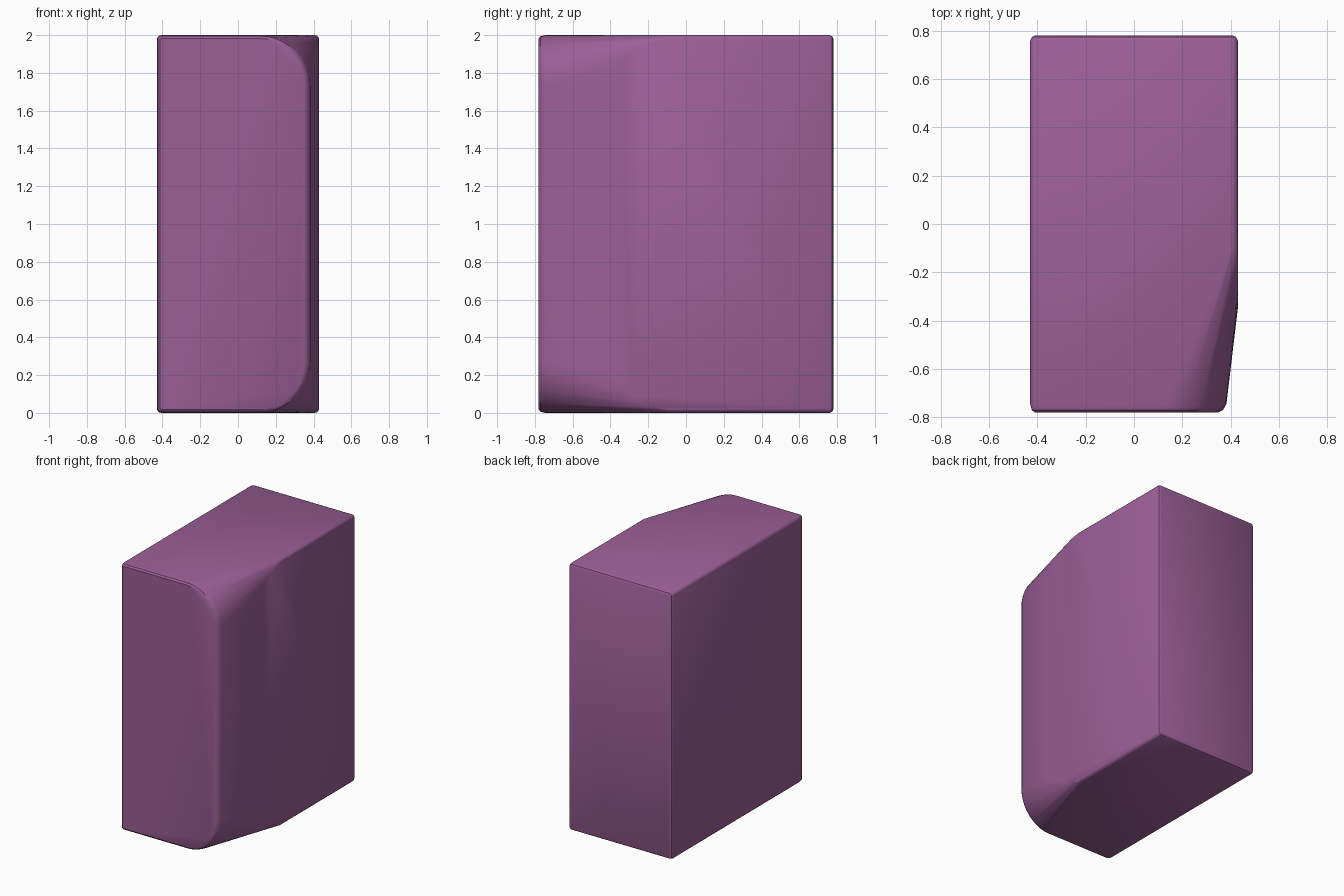
import bpy, bmesh
from math import sin, cos, pi

if "Cube" in bpy.data.objects:
    bpy.data.objects.remove(bpy.data.objects["Cube"])

W, D, H = 0.43, 0.78, 2.0
SMALL = 0.025


def section(y, right, rx, rz, steps, inset=0.0):
    """Rectangle in x/z with tight left corners and chosen right corners."""
    pts = []
    corners = [(right, 1, rx, rz, steps), (-W, -1, SMALL, SMALL, 3)]
    for x, sx, ax, az, n in corners:
        for z, sz in ((0, -1), (H, 1)):
            for i in range(n + 1):
                a = i / n * pi / 2
                px = x - sx * (ax - (ax - inset) * cos(a))
                pz = z - sz * (az - (az - inset) * sin(a))
                pts.append((px, y, pz))
    return pts


# Full rectangular rear portion, with softened back edge
points = section(D, W, SMALL, SMALL, 3, 0.018)
points += section(D - 0.006, W, SMALL, SMALL, 3, 0.007)
points += section(D - 0.02, W, SMALL, SMALL, 3)
points += section(-0.10, W, SMALL, SMALL, 3)

# Curved limit of the flat right side where the taper starts
for i in range(7):
    a = i / 6 * pi / 2
    y, z = -0.10 - 0.25 * sin(a), 0.02 + 0.25 * (1 - cos(a))
    points += [(W, y, z), (W, y, H - z)]

# Tapered front profile with large right corners and softened front edge
points += section(-D + 0.035, 0.383, 0.25, 0.27, 10)
points += section(-D + 0.01, 0.375, 0.25, 0.27, 10, 0.006)
points += section(-D, 0.368, 0.25, 0.27, 10, 0.018)

# Skin the sections into one solid
bm = bmesh.new()
for p in points:
    bm.verts.new(p)
bmesh.ops.remove_doubles(bm, verts=bm.verts, dist=0.0005)
bmesh.ops.convex_hull(bm, input=bm.verts)
bmesh.ops.delete(bm, geom=[v for v in bm.verts if not v.link_faces], context='VERTS')
bmesh.ops.dissolve_limit(bm, angle_limit=0.01, verts=bm.verts, edges=bm.edges)
bmesh.ops.recalc_face_normals(bm, faces=bm.faces)
mesh = bpy.data.meshes.new("tapered_block")
bm.to_mesh(mesh)
bm.free()
block = bpy.data.objects.new("tapered_block", mesh)
bpy.context.collection.objects.link(block)

# Purple finish and smooth shading
mat = bpy.data.materials.new("purple")
mat.diffuse_color = (0.33, 0.115, 0.31, 1)
mat.use_nodes = True
mat.node_tree.nodes["Principled BSDF"].inputs["Base Color"].default_value = mat.diffuse_color
mesh.materials.append(mat)
bpy.context.view_layer.objects.active = block
block.select_set(True)
bpy.ops.object.shade_smooth_by_angle(angle=0.6)
